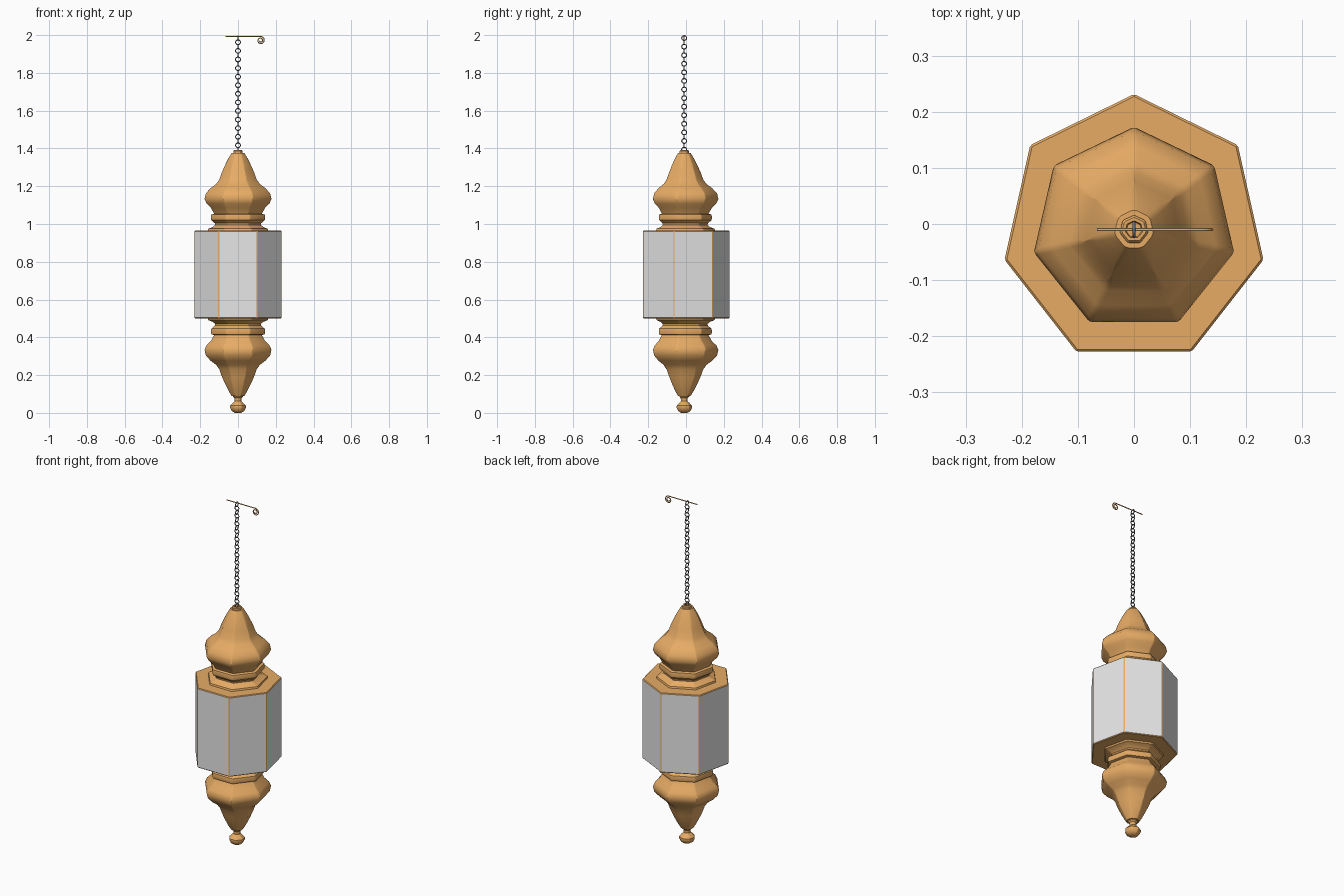
import bpy, bmesh, math
from mathutils import Vector

cube = bpy.data.objects.get("Cube")
if cube:
    bpy.data.objects.remove(cube)

SIDES = 7
CY = -0.01        # axis of the lantern in y
MID = 0.733       # mirror height between the upper and lower parts


def material(name, rgb):
    m = bpy.data.materials.new(name)
    m.use_nodes = True
    m.diffuse_color = (*rgb, 1)
    m.node_tree.nodes["Principled BSDF"].inputs["Base Color"].default_value = (*rgb, 1)
    return m


wood = material("warm wood", (0.80, 0.41, 0.13))
glass = material("pale glass", (0.80, 0.80, 0.80))
iron = material("dark iron", (0.16, 0.16, 0.18))


def add_mesh(name, bm, *mats):
    bmesh.ops.recalc_face_normals(bm, faces=bm.faces)
    me = bpy.data.meshes.new(name)
    bm.to_mesh(me)
    bm.free()
    ob = bpy.data.objects.new(name, me)
    bpy.context.collection.objects.link(ob)
    for m in mats:
        me.materials.append(m)
    return ob


def smooth(ob, angle=35):
    bpy.ops.object.select_all(action="DESELECT")
    ob.select_set(True)
    bpy.context.view_layer.objects.active = ob
    bpy.ops.object.shade_smooth_by_angle(angle=math.radians(angle))


def turned(profile):
    """Seven-sided solid from (radius, height) pairs, one corner to the back."""
    bm = bmesh.new()
    rings = []
    for r, z in profile:
        rings.append([bm.verts.new((r * math.cos(a), CY + r * math.sin(a), z))
                      for a in (math.pi / 2 + math.tau * i / SIDES for i in range(SIDES))])
    for low, high in zip(rings, rings[1:]):
        for i in range(SIDES):
            j = (i + 1) % SIDES
            bm.faces.new((low[i], low[j], high[j], high[i]))
    bm.faces.new(rings[0])
    bm.faces.new(rings[-1])
    return bm


def turned_part(name, profile, width):
    bm = turned(profile)
    # round the upright corners only
    upright = [e for e in bm.edges
               if abs(e.verts[0].co.z - e.verts[1].co.z) > 0.0005
               or e.verts[0].co.xy.length < 0.001]
    bmesh.ops.bevel(bm, geom=upright, offset=width, segments=2, profile=0.5,
                    affect="EDGES", clamp_overlap=True)
    smooth(add_mesh(name, bm, wood))


def flipped(profile):
    return [(r, 2 * MID - z) for r, z in profile]


# Domes and necks, upper and lower
dome = [(0.130, 1.052), (0.148, 1.085), (0.172, 1.108), (0.183, 1.132), (0.176, 1.162),
        (0.150, 1.190), (0.120, 1.212), (0.103, 1.235), (0.087, 1.275), (0.070, 1.315),
        (0.052, 1.350), (0.036, 1.376)]
neck = [(0.166, 0.960), (0.162, 0.975), (0.138, 0.984), (0.125, 0.995), (0.127, 1.004),
        (0.146, 1.020), (0.149, 1.035), (0.146, 1.050), (0.125, 1.056)]
for label, place in (("upper", list), ("lower", flipped)):
    turned_part(label + "_dome", place(dome), 0.006)
    turned_part(label + "_neck", place(neck), 0.004)

# Cap that holds the chain, and the finial below
turned_part("chain_cap", [(0.026, 1.365), (0.026, 1.386), (0.022, 1.391),
                          (0.016, 1.391), (0.014, 1.382)], 0.002)
turned_part("finial", [(0.018, 0.000), (0.035, 0.010), (0.044, 0.028), (0.043, 0.038),
                       (0.026, 0.055), (0.019, 0.062), (0.020, 0.078), (0.028, 0.086),
                       (0.028, 0.096)], 0.003)

# Lantern body: chamfered wooden prism with glass on its seven sides
bm = turned([(0.2415, 0.500), (0.2415, 0.965)])
bmesh.ops.bevel(bm, geom=bm.edges[:], offset=0.004, segments=1, affect="EDGES")
bm.normal_update()
for f in bm.faces:
    f.material_index = int(f.calc_area() > 0.02 and abs(f.normal.z) < 0.1)
for v in bm.verts:
    v.co.x *= 0.98
add_mesh("lantern_body", bm, wood, glass)


# Chain of round links, each turned a quarter from the last
def link_mesh(name, centre, sideways, major=0.0128, minor=0.0027, around=16, tube=6):
    bm = bmesh.new()
    grid = []
    for i in range(around):
        a = math.tau * i / around
        row = []
        for k in range(tube):
            b = math.tau * k / tube
            r = major + minor * math.cos(b)
            flat, off = r * math.cos(a), minor * math.sin(b)
            x, y = (flat, off) if sideways else (off, flat)
            row.append(bm.verts.new(centre + Vector((x, y, r * math.sin(a)))))
        grid.append(row)
    for i in range(around):
        for k in range(tube):
            n, m = (i + 1) % around, (k + 1) % tube
            bm.faces.new((grid[i][k], grid[n][k], grid[n][m], grid[i][m]))
    smooth(add_mesh(name, bm, iron), 70)


LINKS = 27
for i in range(LINKS):
    z = 1.9845 - i * (1.9845 - 1.394) / (LINKS - 1)
    link_mesh(f"chain_link_{i + 1}", Vector((0, CY, z)), i % 2 == 1)

# Hanging rod ending in a scroll
points = [(-0.066, 1.993), (0.03, 1.993)]
for i in range(41):
    t = i / 40
    a = math.pi / 2 - t * 1.7 * math.tau
    r = 0.021 - 0.015 * t
    points.append((0.12 + r * math.cos(a), 1.972 + r * math.sin(a)))
curve = bpy.data.curves.new("hanging_rod", "CURVE")
curve.dimensions = "3D"
curve.bevel_depth = 0.0027
curve.bevel_resolution = 2
curve.use_fill_caps = True
spline = curve.splines.new("POLY")
spline.points.add(len(points) - 1)
for p, (x, z) in zip(spline.points, points):
    p.co = (x, CY, z, 1)
curve.materials.append(wood)
rod = bpy.data.objects.new("hanging_rod", curve)
bpy.context.collection.objects.link(rod)
